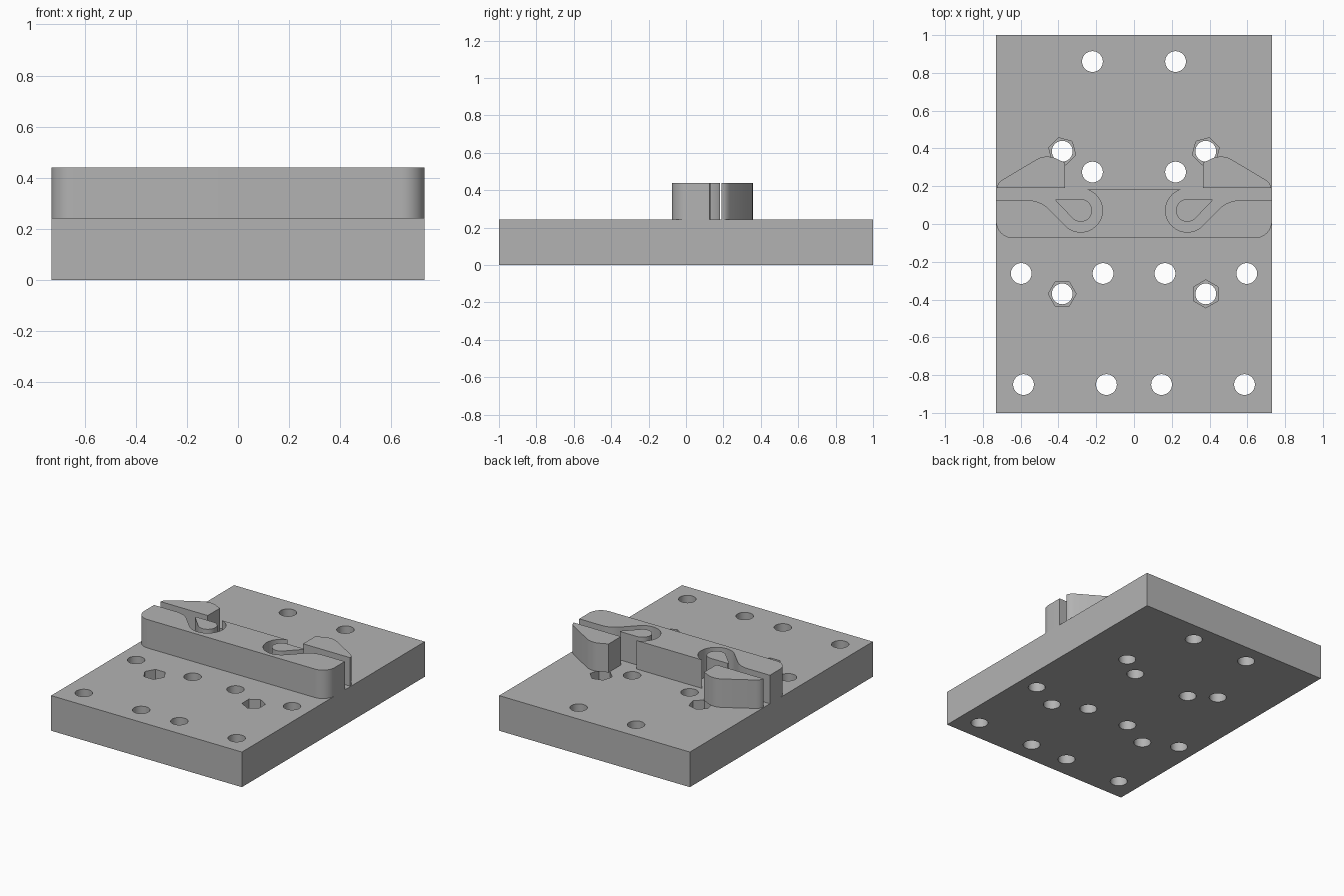
import bpy, bmesh
from math import sin, cos, radians

cube = bpy.data.objects.get("Cube")
if cube:
    bpy.data.objects.remove(cube, do_unlink=True)

HALF_W, PLATE_TOP, TOP = 0.73, 0.243, 0.44

grey = bpy.data.materials.new("plain grey")
grey.use_nodes = True
colour = (0.45, 0.45, 0.45, 1)
grey.diffuse_color = colour
grey.node_tree.nodes["Principled BSDF"].inputs["Base Color"].default_value = colour


def arc(cx, cy, r, start, end, steps=16):
    angles = [radians(start + (end - start) * i / steps) for i in range(steps + 1)]
    return [(cx + r * cos(a), cy + r * sin(a)) for a in angles]


def mirror(points):
    return [(-x, y) for x, y in reversed(points)]


def prisms(name, outlines, bottom, top):
    """One object made of closed outlines extruded upwards."""
    bm = bmesh.new()
    for outline in outlines:
        face = bm.faces.new([bm.verts.new((x, y, bottom)) for x, y in outline])
        lifted = bmesh.ops.extrude_face_region(bm, geom=[face])["geom"]
        verts = [v for v in lifted if isinstance(v, bmesh.types.BMVert)]
        bmesh.ops.translate(bm, verts=verts, vec=(0, 0, top - bottom))
    bmesh.ops.recalc_face_normals(bm, faces=bm.faces)
    mesh = bpy.data.meshes.new(name)
    bm.to_mesh(mesh)
    bm.free()
    obj = bpy.data.objects.new(name, mesh)
    obj.data.materials.append(grey)
    bpy.context.collection.objects.link(obj)
    return obj


def activate(obj):
    bpy.ops.object.select_all(action='DESELECT')
    obj.select_set(True)
    bpy.context.view_layer.objects.active = obj


def cut(target, cutter):
    cutter.hide_render = True
    mod = target.modifiers.new("cut", 'BOOLEAN')
    mod.operation, mod.solver, mod.object = 'DIFFERENCE', 'EXACT', cutter
    activate(target)
    bpy.ops.object.modifier_apply(modifier=mod.name)
    bpy.data.objects.remove(cutter, do_unlink=True)


def smooth(obj):
    activate(obj)
    bpy.ops.object.shade_smooth_by_angle(angle=radians(30))


# Base plate with through holes and hexagonal nut pockets
plate = prisms("base_plate", [[(-HALF_W, -1), (HALF_W, -1), (HALF_W, 1), (-HALF_W, 1)]],
               0, PLATE_TOP)
rows = [(0.86, (0.22,)), (0.275, (0.22,)), (-0.262, (0.164, 0.597)), (-0.85, (0.146, 0.585))]
centres = [(s * x, y) for y, xs in rows for x in xs for s in (-1, 1)]
nuts = [(-0.38, 0.385, 45), (0.38, 0.385, 15), (-0.38, -0.37, 0), (0.38, -0.37, 30)]
centres += [(x, y) for x, y, turn in nuts]
holes = [arc(x, y, 0.055, 0, 360, 40)[:-1] for x, y in centres]
pockets = [arc(x, y, 0.074, turn, turn + 360, 6)[:-1] for x, y, turn in nuts]
cut(plate, prisms("nut_cutter", pockets, PLATE_TOP - 0.13, PLATE_TOP + 0.1))
cut(plate, prisms("hole_cutter", holes, -0.1, PLATE_TOP + 0.1))
smooth(plate)

# Clamp bar: rounded front corners, a hooked channel on each side at the back
LOOP = (0.282, 0.072)
half = (arc(*LOOP, 0.115, 106, 315, 32)
        + arc(0.559, -0.025, 0.15, 135, 90, 10)
        + [(HALF_W, 0.125)]
        + arc(HALF_W - 0.09, 0.015, 0.09, 0, -90, 14))
smooth(prisms("clamp_bar", [half + mirror(half)], PLATE_TOP, TOP))

# Teardrop posts inside the loops, and wedges behind the channel
post = arc(*LOOP, 0.06, 90, 315, 28) + [(0.41, 0.118), (0.417, 0.128), (0.412, 0.132)]
wedge = ([(0.365, 0.19), (0.365, 0.325)]
         + arc(0.46, 0.245, 0.112, 121, 59, 12)
         + [(0.7, 0.232), (0.715, 0.218), (0.724, 0.203), (0.726, 0.19)])
for side, flip in (("left", list), ("right", mirror)):
    smooth(prisms(side + "_loop_post", [flip(post)], PLATE_TOP, TOP))
    smooth(prisms(side + "_wedge", [flip(wedge)], PLATE_TOP, TOP))
